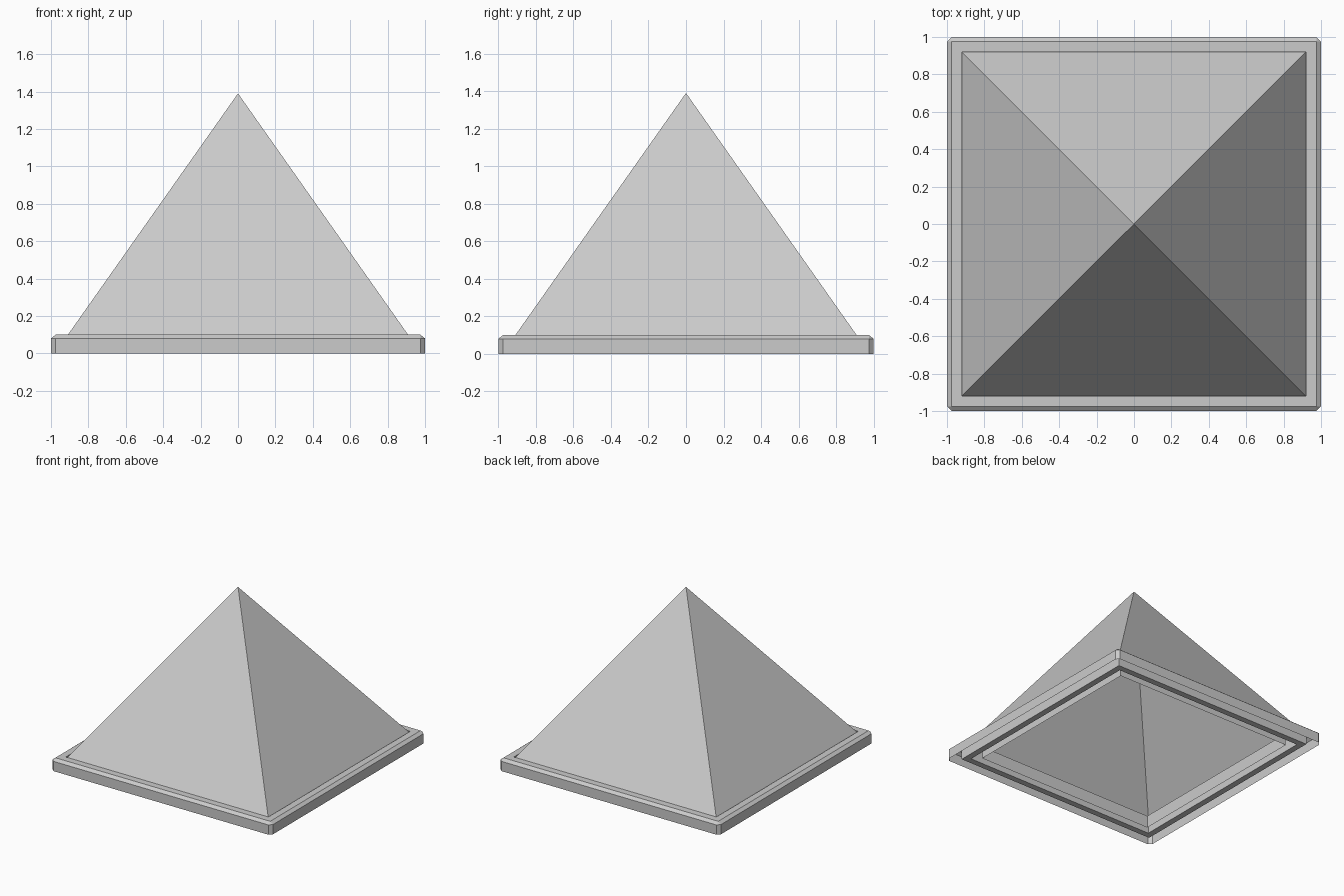
import bpy
import bmesh

cube = bpy.data.objects.get("Cube")
if cube:
    bpy.data.objects.remove(cube, do_unlink=True)

grey = bpy.data.materials.new("light_grey")
grey.use_nodes = True
COLOUR = (0.6, 0.6, 0.6, 1.0)
grey.diffuse_color = COLOUR
grey.node_tree.nodes["Principled BSDF"].inputs["Base Color"].default_value = COLOUR


def finish(name, bm):
    """Weld the mesh, face it outwards and add it to the scene."""
    bmesh.ops.remove_doubles(bm, verts=bm.verts, dist=0.0005)
    bmesh.ops.recalc_face_normals(bm, faces=bm.faces)
    mesh = bpy.data.meshes.new(name)
    bm.to_mesh(mesh)
    bm.free()
    mesh.materials.append(grey)
    obj = bpy.data.objects.new(name, mesh)
    bpy.context.collection.objects.link(obj)
    return obj


def square_ring(bm, half, z, cut):
    """Square loop of eight points with its corners cut off by cut."""
    a, b = half, half - cut
    points = [(a, -b), (a, b), (b, a), (-b, a), (-a, b), (-a, -b), (-b, -a), (b, -a)]
    return [bm.verts.new((x, y, z)) for x, y in points]


def sweep_frame(name, profile):
    """Join square loops given as (half width, height, corner cut)."""
    bm = bmesh.new()
    rings = [square_ring(bm, *p) for p in profile]
    for lower, upper in zip(rings, rings[1:]):
        for i in range(8):
            j = (i + 1) % 8
            bm.faces.new((lower[i], lower[j], upper[j], upper[i]))
    # weld the doubled points of sharp corners
    return finish(name, bm)


# Base frame: bevelled outer rim, then channels open to the underside
sweep_frame("base_frame", [
    (1.00, 0.00, 0.025),
    (1.00, 0.08, 0.025),
    (0.975, 0.10, 0.0),
    (0.92, 0.10, 0.0),
    (0.92, 0.00, 0.0),
    (0.87, 0.00, 0.0),
    (0.87, 0.10, 0.0),
    (0.81, 0.10, 0.0),
    (0.81, 0.00, 0.0),
])

# Hollow four-sided roof, open underneath
bm = bmesh.new()
BASE, BASE_Z, APEX_Z = 0.92, 0.085, 1.39
corners = [bm.verts.new((x * BASE, y * BASE, BASE_Z))
           for x, y in ((1, -1), (1, 1), (-1, 1), (-1, -1))]
apex = bm.verts.new((0, 0, APEX_Z))
for i in range(4):
    bm.faces.new((corners[i], corners[(i + 1) % 4], apex))
finish("pyramid_roof", bm)
